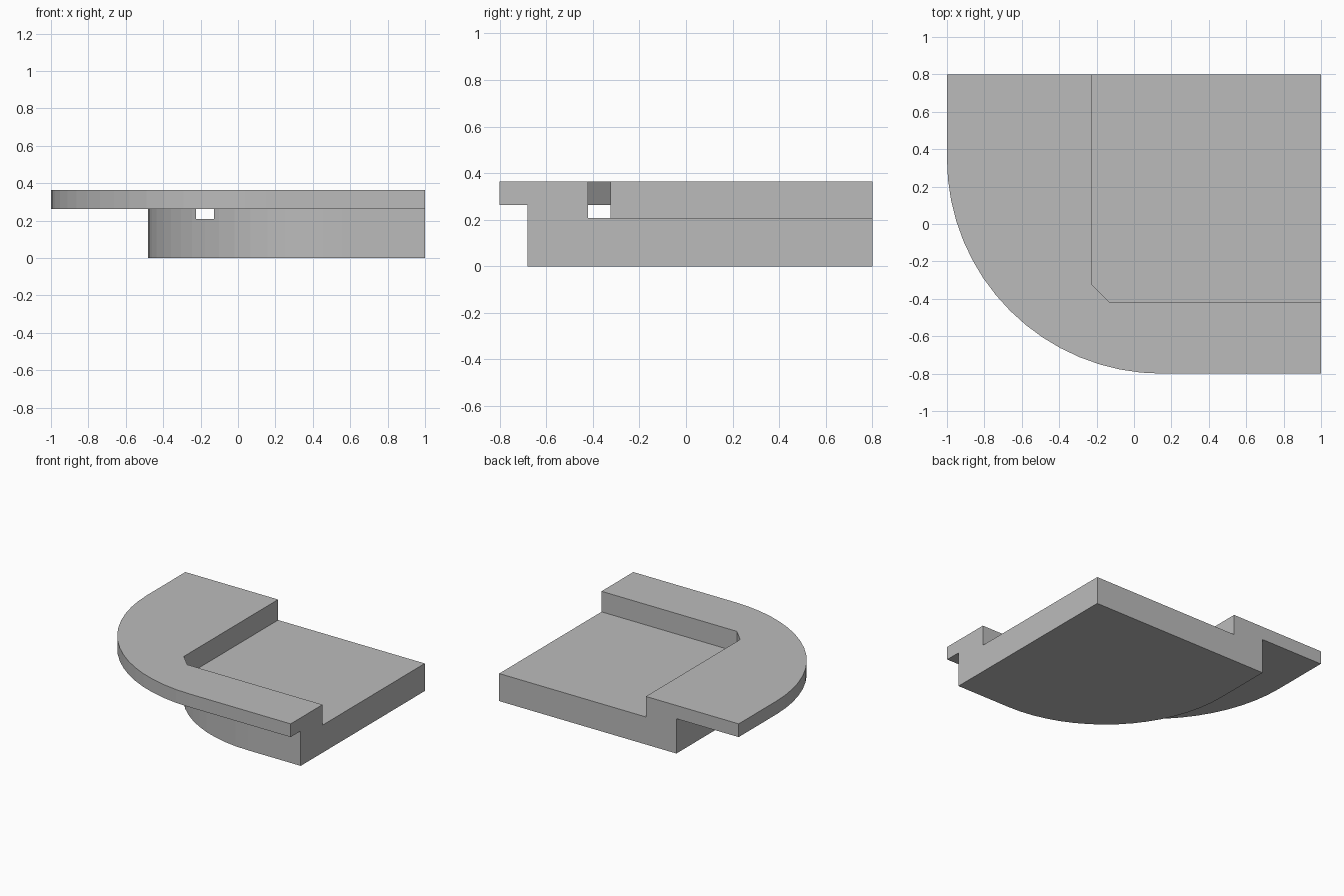
import bpy, bmesh
from math import cos, sin, pi

cube = bpy.data.objects.get("Cube")
if cube:
    bpy.data.objects.remove(cube, do_unlink=True)

RIGHT, BACK = 1.0, 0.8                 # flat cut sides
FLOOR, LEDGE, TOP = 0.208, 0.263, 0.363
POCKET_X, POCKET_Y, CHAMFER = -0.225, -0.42, 0.095

grey = bpy.data.materials.new("plain grey")
grey.use_nodes = True
grey.diffuse_color = (0.5, 0.5, 0.5, 1)
grey.node_tree.nodes["Principled BSDF"].inputs["Base Color"].default_value = (0.5, 0.5, 0.5, 1)


def slab(name, outline, z0, z1):
    """Extrude a counter-clockwise outline from z0 to z1."""
    bm = bmesh.new()
    face = bm.faces.new([bm.verts.new((x, y, z0)) for x, y in outline])
    top = bmesh.ops.extrude_face_region(bm, geom=[face])["geom"]
    verts = [v for v in top if isinstance(v, bmesh.types.BMVert)]
    bmesh.ops.translate(bm, verts=verts, vec=(0, 0, z1 - z0))
    bmesh.ops.recalc_face_normals(bm, faces=bm.faces)
    mesh = bpy.data.meshes.new(name)
    bm.to_mesh(mesh)
    bm.free()
    mesh.materials.append(grey)
    obj = bpy.data.objects.new(name, mesh)
    bpy.context.collection.objects.link(obj)
    return obj


def rounded_corner(left, front, radius, steps=16):
    """Rectangle whose front corner on the -x side is a quarter arc."""
    cx, cy = left + radius, front + radius
    arc = [(cx + radius * cos(a), cy + radius * sin(a))
           for a in (pi + pi / 2 * i / steps for i in range(steps + 1))]
    return [(RIGHT, front), (RIGHT, BACK), (left, BACK)] + arc


def combine(target, other, operation):
    """Boolean two parts and discard the second."""
    mod = target.modifiers.new(operation.lower(), 'BOOLEAN')
    mod.operation, mod.solver, mod.object = operation, 'EXACT', other
    bpy.context.view_layer.objects.active = target
    bpy.ops.object.modifier_apply(modifier=mod.name)
    bpy.data.objects.remove(other, do_unlink=True)


# Base block with a square pocket that breaks out through the rounded corner
base = slab("corner_block", rounded_corner(-0.48, -0.68, 1.035), 0, LEDGE + 0.04)
square = [(POCKET_X, POCKET_Y), (2, POCKET_Y), (2, 2), (POCKET_X, 2)]
combine(base, slab("pocket_cutter", square, FLOOR, 1), 'DIFFERENCE')

# Overhanging flange whose opening has a chamfered corner
flange = slab("flange", rounded_corner(-1, -0.8, 1.15), LEDGE, TOP)
opening = [(POCKET_X, POCKET_Y + CHAMFER), (POCKET_X + CHAMFER, POCKET_Y)] + square[1:]
combine(flange, slab("opening_cutter", opening, 0, 1), 'DIFFERENCE')

# One solid, with coplanar seams dissolved
combine(base, flange, 'UNION')
bm = bmesh.new()
bm.from_mesh(base.data)
bmesh.ops.remove_doubles(bm, verts=bm.verts, dist=0.0005)
bmesh.ops.dissolve_limit(bm, angle_limit=0.01, verts=bm.verts, edges=bm.edges)
bm.to_mesh(base.data)
bm.free()
